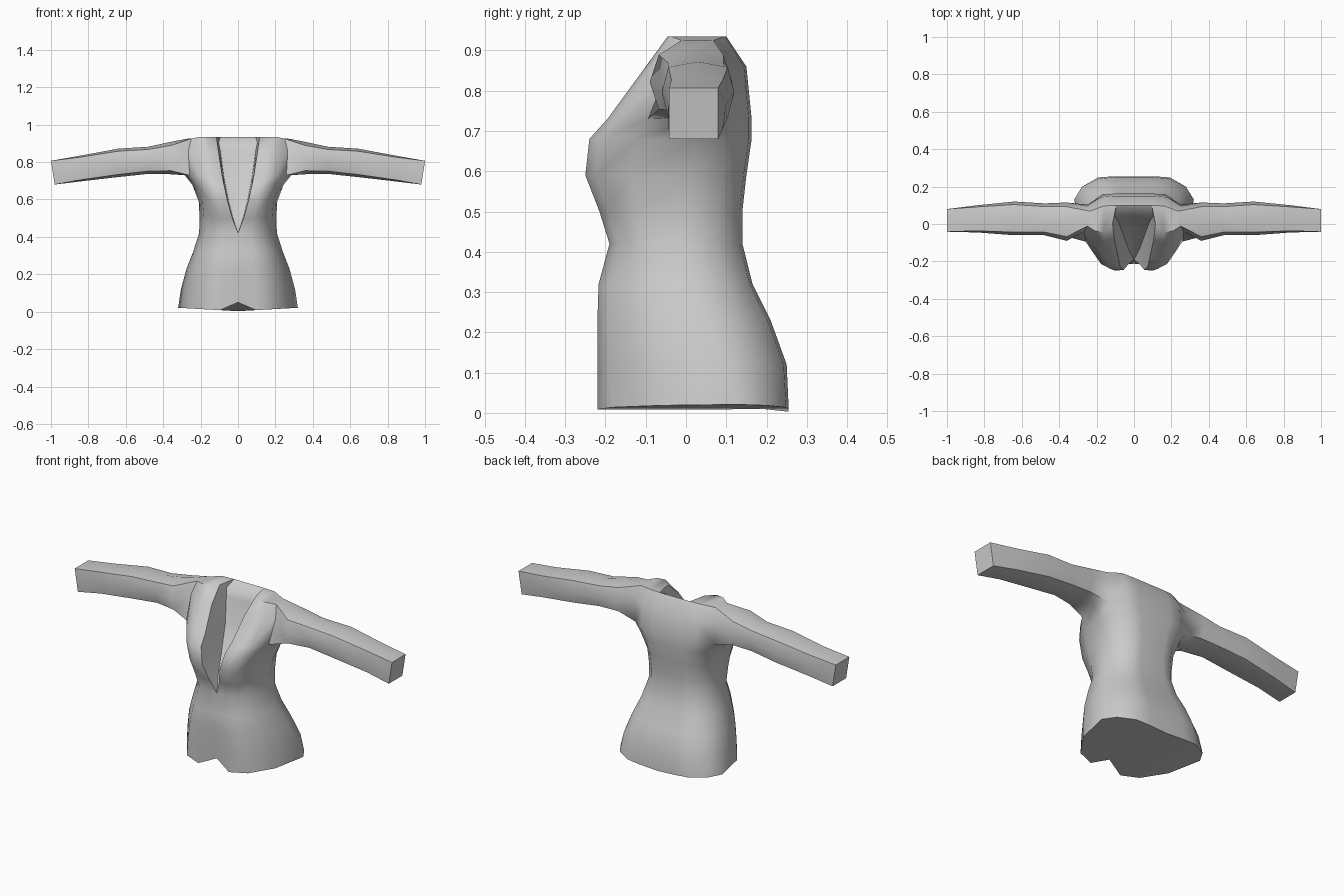
import bpy, bmesh

if "Cube" in bpy.data.objects:
    bpy.data.objects.remove(bpy.data.objects["Cube"], do_unlink=True)

# Body rows: z, half width, side y, front y, back y, lapel x, lapel y
ROWS = [
    (.01, .32, .13, -.22, .255, 0, -.19),
    (.12, .305, .10, -.22, .25, 0, -.20),
    (.23, .275, .05, -.22, .21, 0, -.212),
    (.32, .24, .02, -.217, .165, 0, -.212),
    (.42, .208, 0, -.19, .14, 0, -.19),
    (.50, .205, 0, -.215, .14, .03, -.215),
    (.59, .21, .01, -.25, .15, .055, -.245),
    (.68, .245, .03, -.24, .163, .075, -.225),
    (.73, .285, .03, -.195, .163, .085, -.175),
    (.86, .29, .03, -.10, .15, .105, -.085),
    (.935, .27, .03, -.045, .10, .115, 0),
]
ACROSS = [0, .3, .6, .87, 1, .87, .6, .35, 0]   # front centre, side, back centre
DEPTH = [1, 1, .9, .55, 0, .55, .95, 1, 1]
TIP, ARMPIT, TOP = 4, 8, 10

# Sleeve stations: x, front y, back y, bottom z, top z, corner squareness
SLEEVE = [
    (.36, -.09, .115, .735, .908, .78),
    (.48, -.06, .11, .737, .882, .8),
    (.64, -.06, .12, .72, .872, .82),
    (.84, -.045, .10, .697, .835, .88),
    (1.0, -.042, .08, .68, .807, 1),
]
AROUND = [(-1, -1), (0, -1), (1, -1), (1, 0), (1, 1), (0, 1), (-1, 1), (-1, 0)]
FLOOR_Y = [-.13, -.07, -.02, .005, .04, .055]   # lining behind the lapels

bm = bmesh.new()


def body_point(row, c):
    z, w, side, front, back, lapel_x, lapel_y = row
    start = lapel_x if c < 4 else 0
    x = start + (w - start) * ACROSS[c]
    y = side + ((front if c < 4 else back) - side) * DEPTH[c]
    if c == 0:
        y = lapel_y
    if row is ROWS[0]:
        z = .05 if c == 0 else .003 + .018 * ACROSS[c]
    if row is ROWS[TOP] and c in (3, 4, 5):
        z -= .01
    return bm.verts.new((x, y, z))


# Torso shell with an open armhole
grid = [[body_point(row, c) for c in range(9)] for row in ROWS]
for r in range(TOP):
    for c in range(8):
        if not (r >= ARMPIT and c in (3, 4)):
            bm.faces.new((grid[r][c], grid[r][c + 1], grid[r + 1][c + 1], grid[r + 1][c]))

# Hem underside and shoulder top
for ring, inner in ((grid[0], True), (grid[TOP], False)):
    c = ring
    bm.faces.new((c[3], c[4], c[5]))
    bm.faces.new((c[2], c[3], c[5], c[6]))
    bm.faces.new((c[1], c[2], c[6], c[7]))
    bm.faces.new((c[0], c[1], c[7], c[8]) if inner else (c[0], c[1], c[7]))

# Sleeve grown from the armhole, closed at the cuff
low, mid, top = grid[ARMPIT:]
ring = [low[3], low[4], low[5], mid[5], top[5], top[4], top[3], mid[3]]
for x, y0, y1, z0, z1, square in SLEEVE:
    new = []
    for u, v in AROUND:
        s = square if u and v else 1
        cuff = .01 * (v - 1) if x == 1 else 0
        new.append(bm.verts.new((x + cuff, (y0 + y1) / 2 + u * s * (y1 - y0) / 2,
                                 (z0 + z1) / 2 + v * s * (z1 - z0) / 2)))
    for i in range(8):
        j = (i + 1) % 8
        bm.faces.new((ring[i], ring[j], new[j], new[i]))
    ring = new
bm.faces.new(ring)

# Lining inside the neck opening
tip = grid[TIP][0]
edge = centre = None
for r, y in enumerate(FLOOR_Y, TIP + 1):
    z, lapel_x = ROWS[r][0], ROWS[r][5]
    if r == TOP:
        z -= .03
    e = bm.verts.new((lapel_x * .9, y - .01, z))
    m = bm.verts.new((0, y, z))
    if edge is None:
        bm.faces.new((tip, grid[r][0], e))
        bm.faces.new((tip, e, m))
    else:
        bm.faces.new((grid[r - 1][0], grid[r][0], e, edge))
        bm.faces.new((edge, e, m, centre))
    edge, centre = e, m
bm.faces.new((grid[TOP][0], grid[TOP][7], edge))
bm.faces.new((grid[TOP][7], grid[TOP][8], centre, edge))

# Other half
bmesh.ops.mirror(bm, geom=bm.verts[:] + bm.edges[:] + bm.faces[:], axis='X', merge_dist=.0005)
bmesh.ops.recalc_face_normals(bm, faces=bm.faces[:])

mesh = bpy.data.meshes.new("jacket")
bm.to_mesh(mesh)
bm.free()
jacket = bpy.data.objects.new("jacket", mesh)
bpy.context.collection.objects.link(jacket)

cloth = bpy.data.materials.new("grey cloth")
cloth.use_nodes = True
colour = (.6, .6, .6, 1)
cloth.diffuse_color = colour
cloth.node_tree.nodes["Principled BSDF"].inputs["Base Color"].default_value = colour
mesh.materials.append(cloth)

bpy.context.view_layer.objects.active = jacket
jacket.select_set(True)
bpy.ops.object.shade_smooth_by_angle(angle=.9)
